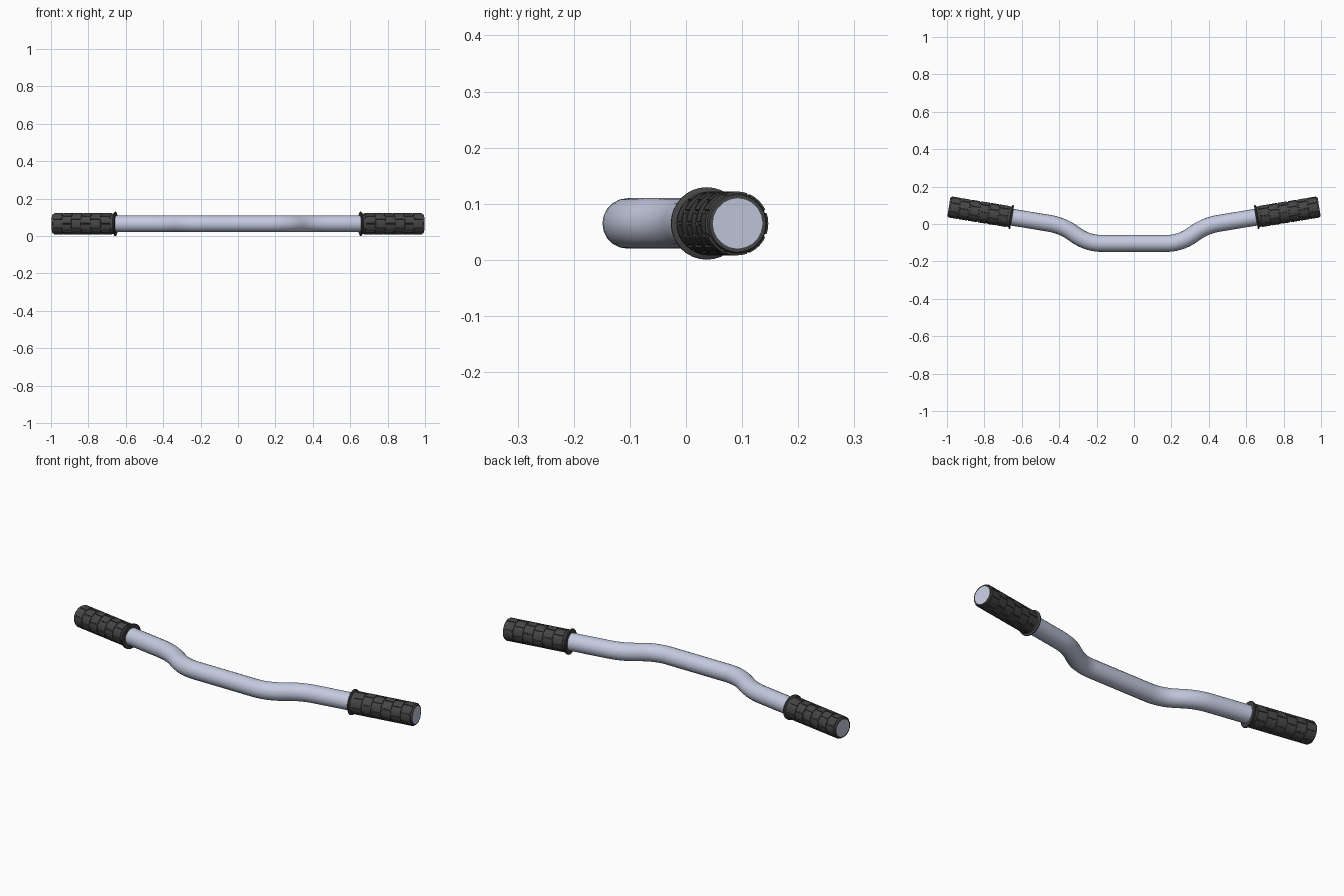
import bpy, bmesh
from math import cos, sin, pi, atan2, radians
from mathutils import Vector, Matrix

if "Cube" in bpy.data.objects:
    bpy.data.objects.remove(bpy.data.objects["Cube"])

Z = 0.065
A = atan2(0.056, 0.34)                      # sweep angle of the grips
END = Vector((0.99, 0.092, Z))
DIR = Vector((cos(A), sin(A), 0))
GRIP_LEN = 0.343


def material(name, rgb):
    m = bpy.data.materials.new(name)
    m.diffuse_color = (*rgb, 1)
    m.use_nodes = True
    m.node_tree.nodes["Principled BSDF"].inputs["Base Color"].default_value = m.diffuse_color
    return m


def smooth(ob, angle=35):
    bpy.ops.object.select_all(action='DESELECT')
    ob.select_set(True)
    bpy.context.view_layer.objects.active = ob
    bpy.ops.object.shade_smooth_by_angle(angle=radians(angle))


metal = material("pale_metal", (0.55, 0.59, 0.74))
rubber = material("dark_rubber", (0.06, 0.06, 0.06))

# Bar: right half path with rounded corners, then mirrored
b1 = Vector((0.25, -0.104, Z))
b2 = END - DIR * ((END.x - 0.38) / DIR.x)


def rounded(p, before, after, d, n=10):
    a = p + (before - p).normalized() * d
    c = p + (after - p).normalized() * d
    return [a * (1 - t) ** 2 + p * 2 * t * (1 - t) + c * t * t
            for t in (i / n for i in range(n + 1))]


half = rounded(b1, Vector((0, -0.104, Z)), b2, 0.08) + rounded(b2, b1, END, 0.075) + [END]
path = [Vector((-p.x, p.y, p.z)) for p in reversed(half)] + half
curve = bpy.data.curves.new("bar", 'CURVE')
curve.dimensions = '3D'
curve.bevel_depth = 0.045
curve.bevel_resolution = 8
curve.use_fill_caps = True
spline = curve.splines.new('POLY')
spline.points.add(len(path) - 1)
for pt, p in zip(spline.points, path):
    pt.co = (*p, 1)
bar = bpy.data.objects.new("bar", curve)
bpy.context.collection.objects.link(bar)
bpy.context.view_layer.objects.active = bar
bar.select_set(True)
bpy.ops.object.convert(target='MESH')
bar = bpy.context.object
bar.data.materials.clear()
bar.data.materials.append(metal)
smooth(bar)

# Grip: flange and sleeve turned from a profile of (radius, distance)
SIDES, ROWS, BASE = 32, 6, 0.0535
start, stop = 0.022, GRIP_LEN - 0.006
rows = [(BASE, start + (stop - start) * i / ROWS) for i in range(ROWS + 1)]
profile = [(0.0445, 0), (0.062, 0), (0.0645, 0.002), (0.0645, 0.007), (0.062, 0.009),
           (0.0555, 0.011)] + rows + [(0.051, GRIP_LEN), (0.0445, GRIP_LEN)]
bm = bmesh.new()
rings = [[bm.verts.new((r * cos(2 * pi * k / SIDES), r * sin(2 * pi * k / SIDES), t))
          for k in range(SIDES)] for r, t in profile]
faces = [[bm.faces.new((a[k], a[(k + 1) % SIDES], b[(k + 1) % SIDES], b[k]))
          for k in range(SIDES)] for a, b in zip(rings, rings[1:])]

# Raised staggered pads, four facets wide, with narrow grooves between
for i in range(ROWS):
    row = faces[6 + i]
    for k in range(0, SIDES, 4):
        pad = [row[(k + j + 2 * (i % 2)) % SIDES] for j in range(4)]
        bmesh.ops.inset_region(bm, faces=pad, thickness=0.0022, use_even_offset=True)
        ext = bmesh.ops.inset_region(bm, faces=pad, thickness=0.0008, use_even_offset=True)
        for v in {v for f in pad for v in f.verts}:
            s = 0.057 / Vector((v.co.x, v.co.y)).length
            v.co.x *= s
            v.co.y *= s
bmesh.ops.recalc_face_normals(bm, faces=bm.faces)
side = Vector((-DIR.y, DIR.x, 0))
origin = END - DIR * GRIP_LEN
frame = Matrix((side, DIR.cross(side), DIR)).transposed().to_4x4()
bm.transform(Matrix.Translation(origin) @ frame)
mesh = bpy.data.meshes.new("grips")
bm.to_mesh(mesh)
bm.free()
mesh.materials.append(rubber)
grips = bpy.data.objects.new("grips", mesh)
bpy.context.collection.objects.link(grips)
smooth(grips, 30)
mirror = grips.modifiers.new("mirror", 'MIRROR')
mirror.use_axis[0] = True
mirror.use_mirror_merge = False
